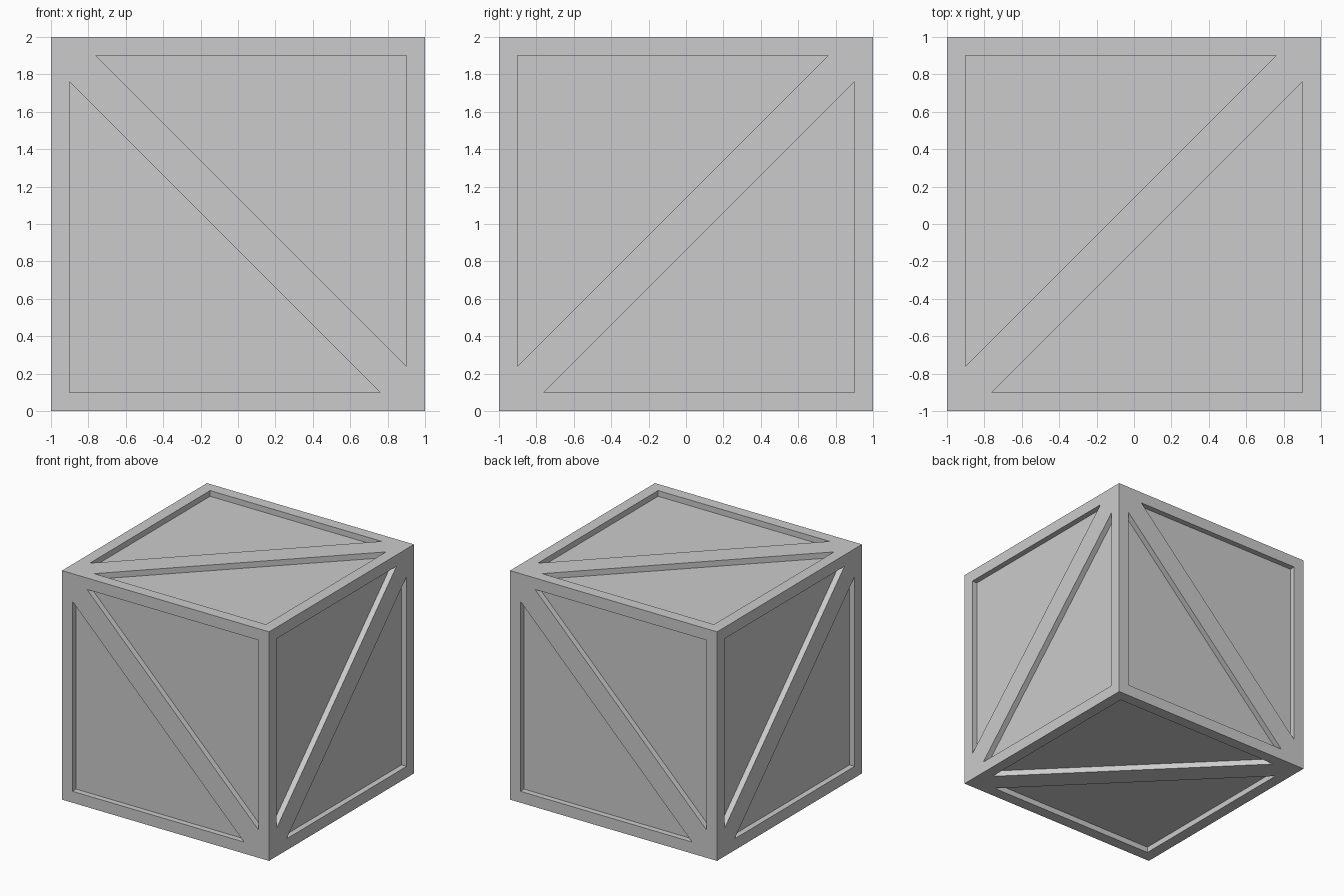
import bpy, bmesh

if "Cube" in bpy.data.objects:
    bpy.data.objects.remove(bpy.data.objects["Cube"])

RIM = 0.1      # width of the frame boards (half width of the brace)
DEPTH = 0.05   # how far the panels are sunk

bm = bmesh.new()
bmesh.ops.create_cube(bm, size=2)

# diagonal brace on each side: join the corners that form a tetrahedron
for face in list(bm.faces):
    a, b = [v for v in face.verts if v.co.x * v.co.y * v.co.z > 0]
    bmesh.utils.face_split(face, a, b)

# frame and braces: inset every triangle by the board width
bm.normal_update()
panels = list(bm.faces)
bmesh.ops.inset_individual(bm, faces=panels, thickness=RIM, depth=0,
                           use_even_offset=True)

# panels: sink each triangle straight in, leaving square walls
bm.normal_update()
sunk = bmesh.ops.extrude_discrete_faces(bm, faces=panels)["faces"]
for face in sunk:
    bmesh.ops.translate(bm, verts=face.verts[:], vec=face.normal * -DEPTH)

# merge the two flat halves of each brace and board corner, then stand on the floor
bmesh.ops.translate(bm, verts=bm.verts[:], vec=(0, 0, 1))
bmesh.ops.recalc_face_normals(bm, faces=bm.faces[:])

mesh = bpy.data.meshes.new("crate")
bm.to_mesh(mesh)
bm.free()
crate = bpy.data.objects.new("crate", mesh)
bpy.context.collection.objects.link(crate)
